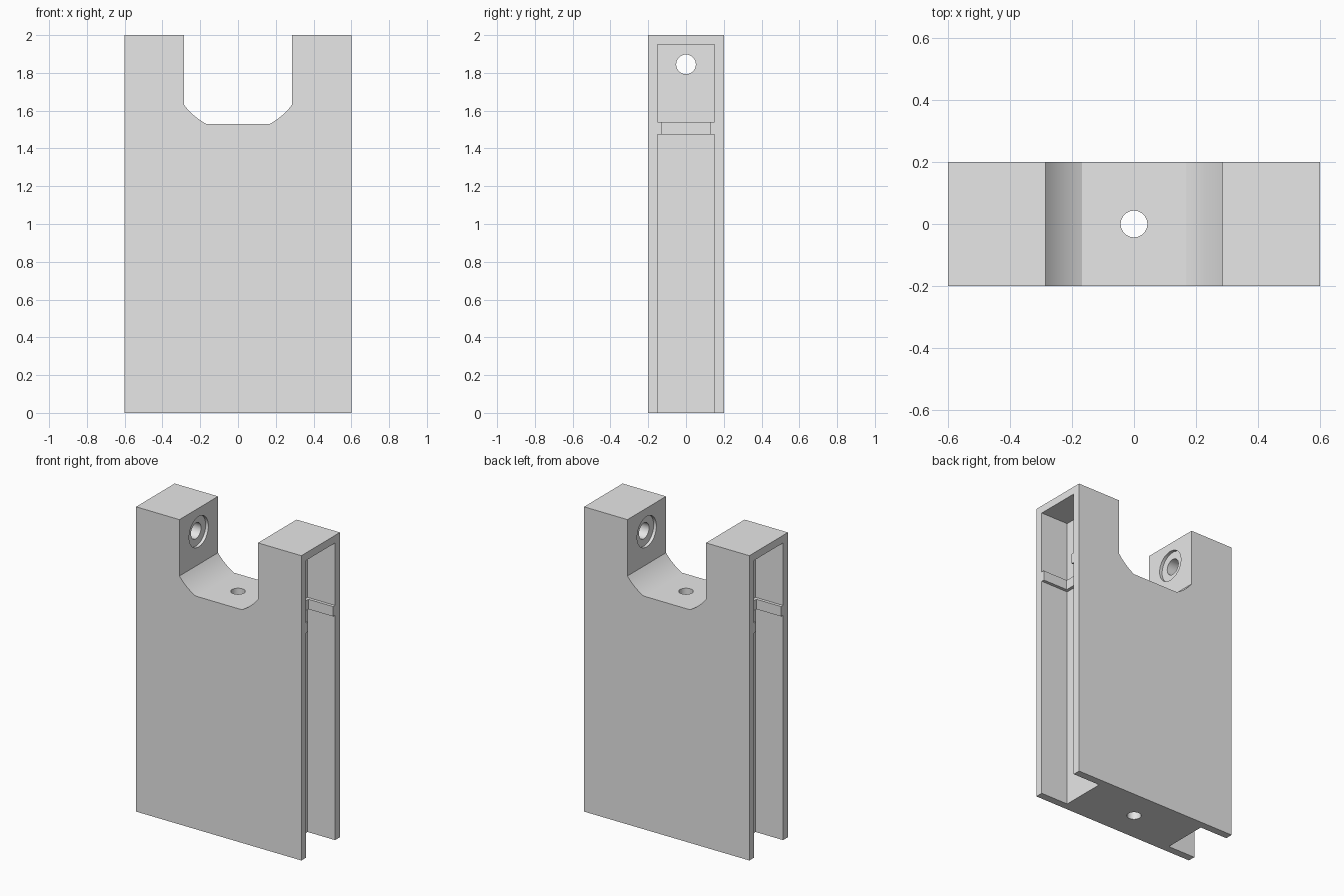
import bpy, bmesh, math
from mathutils import Matrix

if "Cube" in bpy.data.objects:
    bpy.data.objects.remove(bpy.data.objects["Cube"], do_unlink=True)

HOLE_Z = 1.845      # axis of the cross hole and of the rounded saddle
ARM_X = 0.285       # inner face of each arm
FLOOR_Z = 1.53      # flat floor of the saddle
SADDLE_R = 0.357

grey = bpy.data.materials.new("plain_grey")
grey.use_nodes = True
grey.diffuse_color = (0.8, 0.8, 0.8, 1)
grey.node_tree.nodes["Principled BSDF"].inputs["Base Color"].default_value = (0.8, 0.8, 0.8, 1)


def finish(name, bm):
    bmesh.ops.recalc_face_normals(bm, faces=bm.faces[:])
    mesh = bpy.data.meshes.new(name)
    bm.to_mesh(mesh)
    bm.free()
    mesh.materials.append(grey)
    obj = bpy.data.objects.new(name, mesh)
    bpy.context.collection.objects.link(obj)
    return obj


def box(name, x, y, z):
    """Box from three (low, high) ranges."""
    bm = bmesh.new()
    bmesh.ops.create_cube(bm, size=1)
    for v in bm.verts:
        v.co = [r[0] if c < 0 else r[1] for c, r in zip(v.co, (x, y, z))]
    return finish(name, bm)


def cylinder(name, radius, length, centre, axis):
    bm = bmesh.new()
    bmesh.ops.create_cone(bm, cap_ends=True, segments=48, radius1=radius,
                          radius2=radius, depth=length)
    turn = Matrix.Rotation(math.pi / 2, 4, "Y") if axis == "X" else Matrix()
    bm.transform(Matrix.Translation(centre) @ turn)
    return finish(name, bm)


def saddle(name):
    """Notch with straight sides, rounded corners and a flat floor."""
    a0 = math.acos(ARM_X / SADDLE_R)
    a1 = math.asin((HOLE_Z - FLOOR_Z) / SADDLE_R)
    steps = 10
    arc = []
    for i in range(steps + 1):
        a = a0 + (a1 - a0) * i / steps
        arc.append((SADDLE_R * math.cos(a), HOLE_Z - SADDLE_R * math.sin(a)))
    right = [(ARM_X, 2.1)] + arc
    profile = right + [(-x, z) for x, z in reversed(right)]
    bm = bmesh.new()
    face = bm.faces.new([bm.verts.new((x, -0.3, z)) for x, z in profile])
    new = bmesh.ops.extrude_face_region(bm, geom=[face])["geom"]
    bmesh.ops.translate(bm, vec=(0, 0.6, 0),
                        verts=[g for g in new if isinstance(g, bmesh.types.BMVert)])
    return finish(name, bm)


body = box("holder_body", (-0.6, 0.6), (-0.2, 0.2), (0, 2))

# Saddle notch and drilled holes
cutters = [
    saddle("saddle_cutter"),
    cylinder("cross_hole_cutter", 0.052, 1.6, (0, 0, HOLE_Z), "X"),
    cylinder("counterbore_cutter", 0.1, 2 * (ARM_X + 0.02), (0, 0, HOLE_Z), "X"),
    cylinder("centre_hole_cutter", 0.043, 1.8, (0, 0, 0.8), "Z"),
]

# Side channels; the narrower middle span leaves a raised rib on three walls
for s in (-1, 1):
    for part, depth, half, z in (("lower", 0.4, 0.15, (-0.1, 1.475)),
                                 ("upper", 0.4, 0.15, (1.54, 1.95)),
                                 ("rib", 0.42, 0.13, (1.4, 1.6))):
        cutters.append(box(part + "_channel_cutter", sorted((s * depth, s * 0.7)),
                           (-half, half), z))

bpy.ops.object.select_all(action="DESELECT")
body.select_set(True)
bpy.context.view_layer.objects.active = body
for cutter in cutters:
    cutter.hide_render = True
    mod = body.modifiers.new(cutter.name, "BOOLEAN")
    mod.operation = "DIFFERENCE"
    mod.solver = "EXACT"
    mod.object = cutter
    bpy.ops.object.modifier_apply(modifier=mod.name)
for cutter in cutters:
    bpy.data.objects.remove(cutter, do_unlink=True)

bpy.ops.object.shade_smooth_by_angle(angle=math.radians(25))
